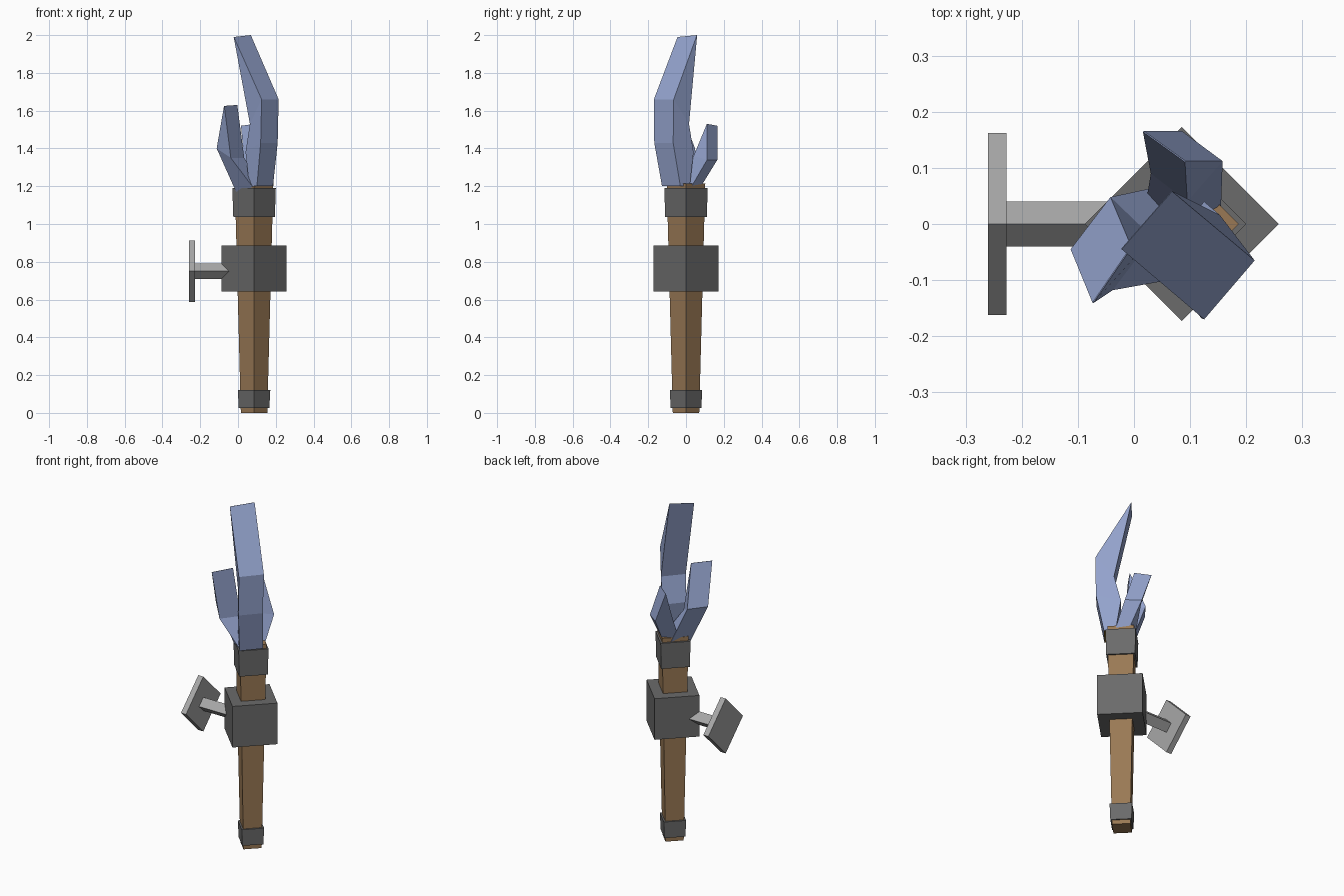
import bpy, bmesh
from mathutils import Vector

if "Cube" in bpy.data.objects:
    bpy.data.objects.remove(bpy.data.objects["Cube"])

AXIS = 0.085  # x of the staff centre line


def material(name, rgb):
    m = bpy.data.materials.new(name)
    m.diffuse_color = (*rgb, 1)
    m.use_nodes = True
    m.node_tree.nodes["Principled BSDF"].inputs["Base Color"].default_value = m.diffuse_color
    return m


WOOD = material("brown wood", (0.32, 0.19, 0.09))
IRON = material("dark iron", (0.145, 0.145, 0.145))
STEEL = material("light steel", (0.39, 0.39, 0.39))
CRYSTAL = material("blue crystal", (0.29, 0.36, 0.60))
GOLD = material("dark gold", (0.25, 0.13, 0.01))


def loft(name, rings, mats):
    """Join four-cornered rings into a closed solid; the first cap may use a second colour."""
    bm = bmesh.new()
    loops = [[bm.verts.new(p) for p in ring] for ring in rings]
    base = bm.faces.new(loops[0])
    bm.faces.new(loops[-1])
    for a, b in zip(loops, loops[1:]):
        for i in range(4):
            j = (i + 1) % 4
            bm.faces.new((a[i], a[j], b[j], b[i]))
    base.material_index = len(mats) - 1
    bmesh.ops.remove_doubles(bm, verts=bm.verts, dist=1e-5)
    bmesh.ops.recalc_face_normals(bm, faces=bm.faces)
    mesh = bpy.data.meshes.new(name)
    bm.to_mesh(mesh)
    bm.free()
    for m in mats:
        mesh.materials.append(m)
    obj = bpy.data.objects.new(name, mesh)
    bpy.context.collection.objects.link(obj)
    return obj


def upright(name, sections, mat):
    """Diamond bar along z from (height, radius) pairs."""
    loft(name, [[(AXIS + r, 0, z), (AXIS, r, z), (AXIS - r, 0, z), (AXIS, -r, z)]
                for z, r in sections], [mat])


def sideways(name, x0, x1, r, mat):
    """Diamond bar along x at the lever height."""
    loft(name, [[(x, r, 0.75), (x, 0, 0.75 + r), (x, -r, 0.75), (x, 0, 0.75 - r)]
                for x in (x0, x1)], [mat])


def prong(name, sections, tip):
    """Curved blade: sections hold outer pair, inner pair; ends in a sharp edge."""
    rings = []
    for o1, o2, oz, i1, i2, iz in sections:
        rings.append([Vector((*o1, oz)), Vector((*o2, oz)),
                      Vector((*i2, iz)), Vector((*i1, iz))])
    a, b = tip
    # flat tip ring kept extremely thin so the end reads as an edge
    d = (rings[-1][3] - rings[-1][0]).normalized() * 0.002
    d.z = 0
    rings.append([Vector(a), Vector(b), Vector(b) + d, Vector(a) + d])
    loft(name, rings, [CRYSTAL, GOLD])


# Staff and its iron fittings
upright("shaft", [(0, 0.07), (1.215, 0.102)], WOOD)
upright("foot_band", [(0.025, 0.081), (0.122, 0.086)], IRON)
upright("middle_block", [(0.642, 0.173), (0.885, 0.173)], IRON)
upright("top_collar", [(1.037, 0.110), (1.19, 0.115)], IRON)

# Side lever with its square plate
sideways("lever_arm", -0.23, 0.0, 0.04, STEEL)
sideways("lever_plate", -0.26, -0.227, 0.162, STEEL)

# Three crystal prongs around the top
prong("long_prong", [
    ((0.10, -0.127), (0.185, -0.03), 1.20, (0.06, -0.08), (0.145, 0.02), 1.20),
    ((0.12, -0.168), (0.21, -0.068), 1.43, (0.04, -0.06), (0.125, 0.04), 1.38),
    ((0.125, -0.17), (0.215, -0.065), 1.66, (0.063, -0.088), (0.153, 0.016), 1.53),
], ((-0.022, -0.045, 1.99), (0.068, 0.058, 2.0)))
prong("left_prong", [
    ((-0.01, -0.02), (0.06, 0.07), 1.17, (0.09, -0.095), (0.15, 0.0), 1.18),
    ((-0.113, -0.045), (-0.042, 0.048), 1.40, (-0.038, -0.118), (0.033, -0.024), 1.35),
], ((-0.074, -0.14, 1.625), (-0.005, -0.04, 1.63)))
prong("back_prong", [
    ((0.10, 0.08), (0.155, 0.03), 1.20, (0.02, 0.03), (0.075, -0.02), 1.19),
    ((0.085, 0.166), (0.158, 0.112), 1.34, (0.03, 0.09), (0.095, 0.04), 1.36),
], ((0.017, 0.166, 1.52), (0.092, 0.112, 1.53)))
